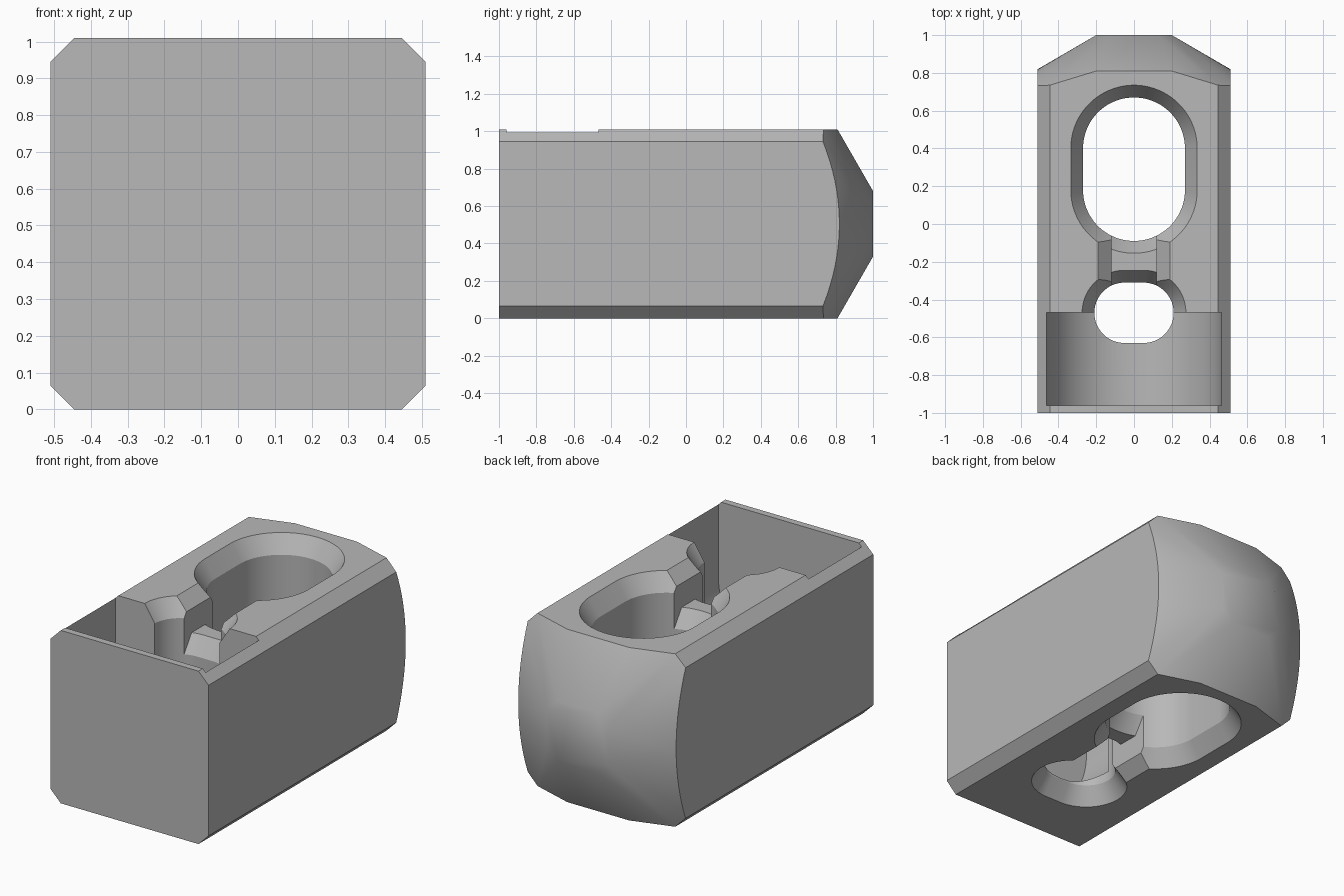
import bpy, bmesh, math

cube = bpy.data.objects.get("Cube")
if cube:
    bpy.data.objects.remove(cube, do_unlink=True)

W, H, MID = 0.51, 1.01, 0.505   # half width, height, mid height
BEVEL = 0.065

grey = bpy.data.materials.new("plain grey")
grey.use_nodes = True
grey.diffuse_color = (0.48, 0.48, 0.48, 1)
grey.node_tree.nodes["Principled BSDF"].inputs["Base Color"].default_value = (0.48, 0.48, 0.48, 1)


def make_object(name, bm):
    bmesh.ops.recalc_face_normals(bm, faces=bm.faces[:])
    mesh = bpy.data.meshes.new(name)
    bm.to_mesh(mesh)
    bm.free()
    mesh.materials.append(grey)
    obj = bpy.data.objects.new(name, mesh)
    bpy.context.collection.objects.link(obj)
    return obj


def loft(name, rings):
    """Closed solid through rings of equal point count."""
    bm = bmesh.new()
    loops = [[bm.verts.new(p) for p in ring] for ring in rings]
    n = len(loops[0])
    for a, b in zip(loops, loops[1:]):
        for i in range(n):
            j = (i + 1) % n
            bm.faces.new((a[i], a[j], b[j], b[i]))
    bm.faces.new(loops[0][::-1])
    bm.faces.new(loops[-1])
    return make_object(name, bm)


def prism(name, profile, y0, y1):
    return loft(name, [[(x, y, z) for x, z in profile] for y in (y0, y1)])


def stadium(hx, hy, cy, r, z, n=64):
    ring = []
    for i in range(n):
        t = 2 * math.pi * (i + 0.5) / n
        c, s = math.cos(t), math.sin(t)
        ring.append((math.copysign(hx, c) + r * c, cy + math.copysign(hy, s) + r * s, z))
    return ring


def flared_hole(name, shape, lo, hi):
    """Hole cutter with a chamfered mouth at heights lo and hi."""
    hx, hy, cy, r = shape
    levels = [(lo - 0.1, 2 * BEVEL), (lo + 0.1, 0), (hi - 0.1, 0), (hi + 0.1, 2 * BEVEL)]
    return loft(name, [stadium(hx, hy, cy, r + off, z) for z, off in levels])


def cut(obj, cutter):
    cutter.hide_render = True
    mod = obj.modifiers.new("cut", "BOOLEAN")
    mod.operation = "DIFFERENCE"
    mod.solver = "EXACT"
    mod.object = cutter
    bpy.context.view_layer.objects.active = obj
    bpy.ops.object.modifier_apply(modifier=mod.name)
    bpy.data.objects.remove(cutter, do_unlink=True)


# Block with long bevels and a tapered, rounded back end
bm = bmesh.new()
for sx in (-1, 1):
    for sz in (-1, 1):
        def add(x, y, z):
            bm.verts.new((sx * x, y, MID + sz * z))
        add(W, -1, MID - BEVEL)
        add(W - BEVEL, -1, MID)
        add(W - BEVEL, 0.735, MID)
        add(0.2, 0.81, MID)
        for i in range(9):
            k = (i + 0.5) / 8.5
            add(W, 0.82 - 0.088 * k * k, (MID - BEVEL) * k)
        add(0.2, 1, 0.11)
        add(0.13, 1, 0.175)
hull = bmesh.ops.convex_hull(bm, input=bm.verts[:])
bmesh.ops.delete(bm, geom=[v for v in bm.verts if not v.link_faces], context="VERTS")
bmesh.ops.dissolve_limit(bm, angle_limit=0.005, verts=bm.verts[:], edges=bm.edges[:])
block = make_object("block", bm)

# Through holes: long one at the back, small one towards the front
long_hole = (0, 0.11, 0.29, 0.27)
small_hole = (0.05, 0, -0.47, 0.16)
for shape in (long_hole, small_hole):
    cut(block, flared_hole("hole_cutter", shape, 0, H))

# Slot joining the holes, flared at top and bottom
half = [(0.26, -0.07), (0.12, 0.07), (0.12, H - 0.07), (0.26, H + 0.07)]
slot = half + [(-x, z) for x, z in reversed(half)]
cut(block, prism("slot_cutter", slot, -0.45, 0.1))

# Round-bottomed pocket behind the front wall
R, PZ = 0.463, 0.57
pocket = [(R * math.cos(math.pi * (1 + i / 48)), PZ + R * math.sin(math.pi * (1 + i / 48)))
          for i in range(49)]
pocket += [(R, 1.2), (-R, 1.2)]
cut(block, prism("pocket_cutter", pocket, -0.96, -0.469))

# Bridge across the slot, between the two holes
LOW, HIGH = 0.2, 0.8
bar = [(-0.125, LOW), (0.125, LOW), (0.125, HIGH), (-0.125, HIGH)]
bridge = prism("bridge", bar, -0.43, 0.08)
for shape in (long_hole, small_hole):
    cut(bridge, flared_hole("bridge_cutter", shape, LOW, HIGH))

# Smooth curved walls, crisp chamfers
for obj in (block, bridge):
    bpy.ops.object.select_all(action="DESELECT")
    obj.select_set(True)
    bpy.context.view_layer.objects.active = obj
    bpy.ops.object.shade_smooth_by_angle(angle=math.radians(30))

# Soften the shading of the back end's tip
verts = block.data.vertices
for e in block.data.edges:
    if all(verts[i].co.y > 0.99 for i in e.vertices):
        e.use_edge_sharp = False
